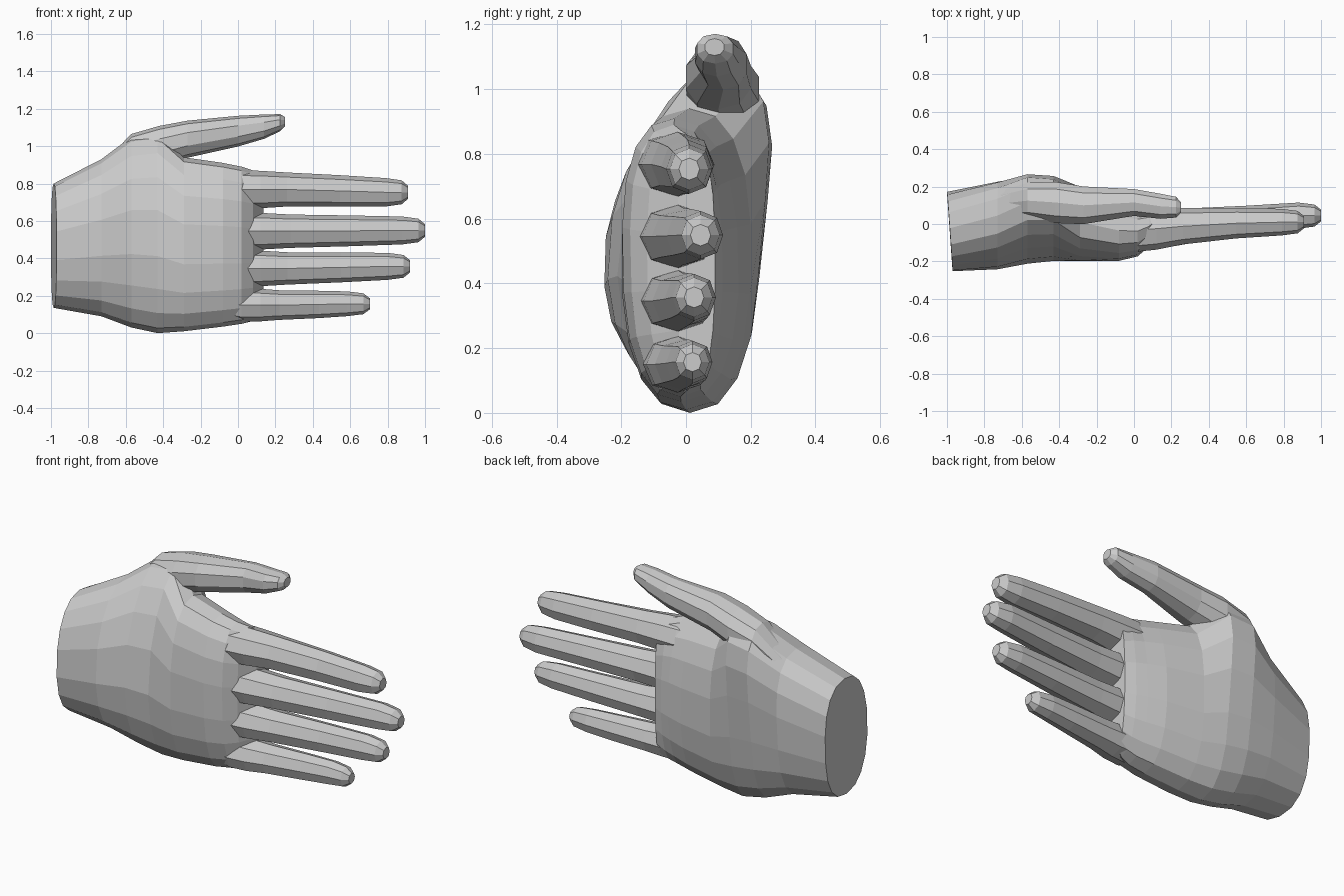
import bpy, bmesh
from math import sin, cos, pi, copysign

if "Cube" in bpy.data.objects:
    bpy.data.objects.remove(bpy.data.objects["Cube"])


def power(v, p):
    return copysign(abs(v) ** p, v)


def loft(name, stations, sides, p=1.0, slant=0.0):
    """Stations: x, z centre, z half, y centre, y half, y lean of the upper half."""
    bm = bmesh.new()
    rings = []
    for i, (x, zc, hz, yc, hy, lean) in enumerate(stations):
        ring = []
        for k in range(sides):
            a = 2 * pi * k / sides
            c, s = power(cos(a), p), power(sin(a), p)
            dx = slant * (1 - s) / 2 if i == 0 else 0
            y = yc + hy * s + lean * max(c, 0)
            ring.append(bm.verts.new((x + dx, y, zc + hz * c)))
        rings.append(ring)
    for a, b in zip(rings, rings[1:]):
        for k in range(sides):
            n = (k + 1) % sides
            bm.faces.new((a[k], a[n], b[n], b[k]))
    bm.faces.new(rings[0])
    bm.faces.new(rings[-1])
    bmesh.ops.recalc_face_normals(bm, faces=bm.faces)
    mesh = bpy.data.meshes.new(name)
    bm.to_mesh(mesh)
    bm.free()
    obj = bpy.data.objects.new(name, mesh)
    bpy.context.collection.objects.link(obj)
    return obj


# Palm and wrist: x, z low, z high, y front, y back, lean
palm_rows = [
    (-1.00, .135, .80, -.255, .17, .02),
    (-.73, .09, .93, -.245, .215, .06),
    (-.57, .03, 1.05, -.215, .23, .11),
    (-.43, .00, 1.07, -.20, .225, .10),
    (-.29, .01, .94, -.20, .20, .01),
    (-.08, .035, .91, -.195, .165, -.02),
    (.02, .05, .89, -.17, .135, -.02),
    (.08, .065, .87, -.12, .115, -.01),
    (.135, .09, .84, -.03, .09, 0),
]
palm = loft("hand", [(x, (lo + hi) / 2, (hi - lo) / 2, (f + b) / 2, (b - f) / 2, s)
                     for x, lo, hi, f, b, s in palm_rows], 18, .84, .03)

# Thumb, growing out of the ball of the palm
parts = [loft("thumb", [
    (-.78, .80, .05, .10, .06, 0),
    (-.57, .96, .105, .125, .10, 0),
    (-.42, 1.0, .108, .115, .115, 0),
    (-.27, 1.037, .099, .10, .105, 0),
    (0.00, 1.08, .082, .115, .075, 0),
    (.14, 1.104, .065, .095, .07, 0),
    (.225, 1.125, .046, .09, .058, 0),
    (.25, 1.13, .026, .088, .03, 0)], 10, .88)]

# Fingers: name, base z, tip z, tip x, tip y, width factor
for name, zb, zt, xt, yt, w in [
        ("index_finger", .768, .753, .91, .01, 1.0),
        ("middle_finger", .545, .549, 1.0, .045, .98),
        ("ring_finger", .346, .357, .92, .025, .95),
        ("little_finger", .150, .157, .705, .02, .87)]:
    zm, length = (zb + zt) / 2, xt - .1
    parts.append(loft(name, [
        (-.22, zb + .02, .05 * w, -.04, .07 * w, 0),
        (.02, zb, .102 * w, -.03, .118 * w, 0),
        (.12, zb, .100 * w, -.025, .112 * w, 0),
        (.10 + .2 * length, zb, .091 * w, -.012, .097 * w, 0),
        (.10 + .55 * length, zm, .084 * w, yt * .4, .081 * w, 0),
        (xt - .12, zt, .076 * w, yt, .071 * w, 0),
        (xt - .035, zt, .064 * w, yt, .060 * w, 0),
        (xt, zt, .034 * w, yt, .032 * w, 0)], 8, .92))

# Fuse all digits into the palm
bpy.context.view_layer.objects.active = palm
for part in parts:
    mod = palm.modifiers.new("fuse", 'BOOLEAN')
    mod.operation = 'UNION'
    mod.solver = 'EXACT'
    mod.object = part
    bpy.ops.object.modifier_apply(modifier=mod.name)
    bpy.data.objects.remove(part, do_unlink=True)
